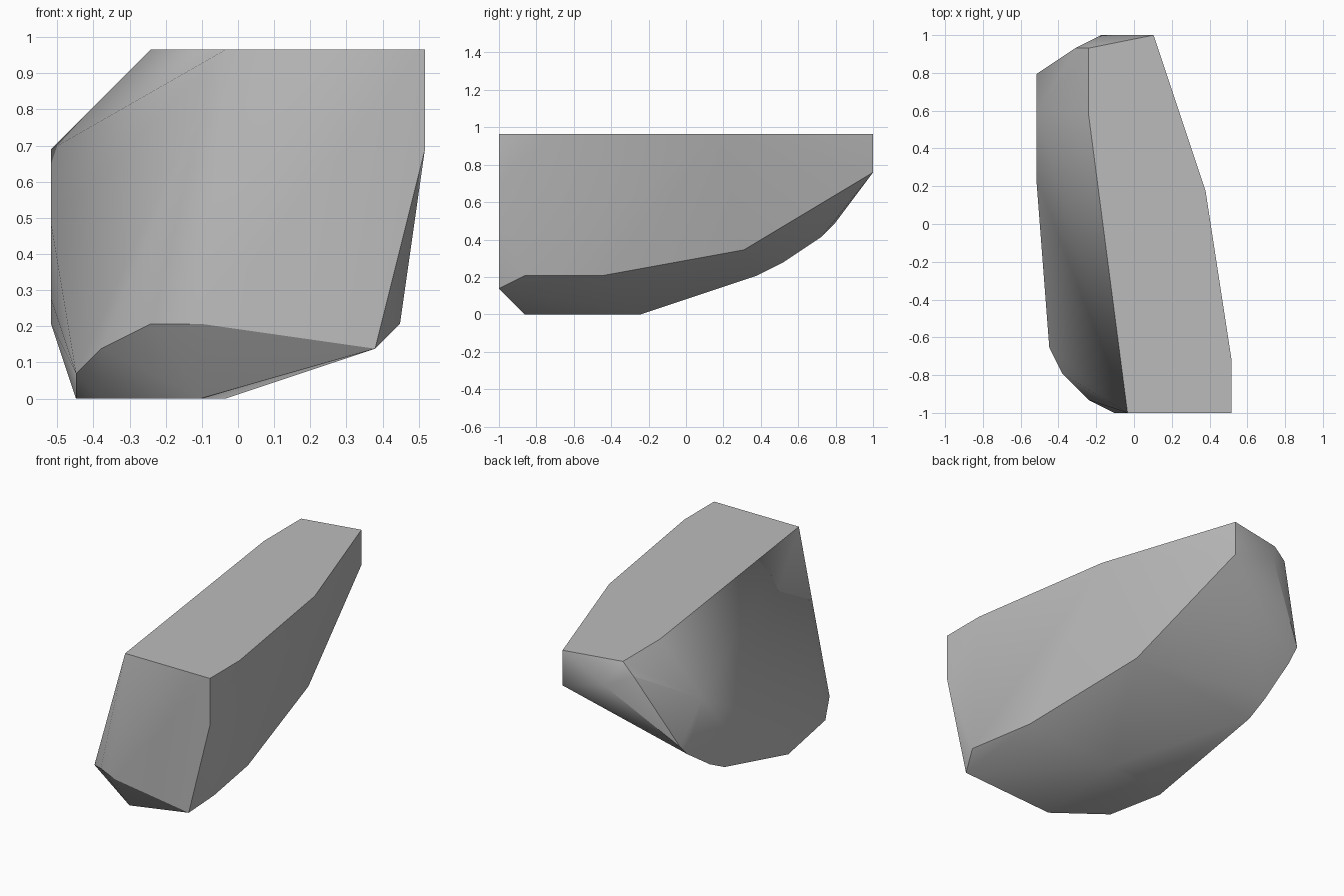
import bpy
import bmesh
import math
from mathutils import Vector

# Remove the default cube
default_cube = bpy.data.objects.get("Cube")
if default_cube:
    bpy.data.objects.remove(default_cube, do_unlink=True)

# The rock is carved on a whole-number grid
LENGTH, WIDTH = 29, 15
UNIT = 2 / LENGTH

# Corner points of each side of the rock, in grid steps
flat_top = [(x, y, 14) for x, y in
            ((7, 0), (15, 0), (15, 4), (13, 17), (9, 29), (4, 28), (4, 23))]
flat_base = [(x, y, 0) for x, y in
             ((6, 2), (7, 11), (2, 5), (1, 10), (3, 11))]
front_face = [(15, 0, 10), (13, 0, 2), (6, 0, 3)]
front_corner = [(4, 1, 3), (2, 3, 2), (1, 5, 1)]
left_ridge = [(14, 2, 3), (13, 8, 3), (11, 19, 5)]
back_face = [(9, 29, 11), (5, 29, 12), (3, 28, 13)]
right_face = [(0, y, z) for y, z in
              ((26, 7), (25, 6), (22, 4), (20, 3), (18, 4), (18, 7), (23, 10))]


def grid_to_world(corner):
    x, y, z = corner
    return Vector((x - WIDTH / 2, y - LENGTH / 2, z)) * UNIT


def make_material(name, colour):
    material = bpy.data.materials.new(name)
    material.use_nodes = True
    material.diffuse_color = colour
    shader = material.node_tree.nodes["Principled BSDF"]
    shader.inputs["Base Color"].default_value = colour
    return material


# Wrap a convex skin around the corners
bm = bmesh.new()
for side in (flat_top, flat_base, front_face, front_corner,
             left_ridge, back_face, right_face):
    for corner in side:
        bm.verts.new(grid_to_world(corner))
bmesh.ops.convex_hull(bm, input=bm.verts[:])
loose = [v for v in bm.verts if not v.link_faces]
bmesh.ops.delete(bm, geom=loose, context="VERTS")

# Merge coplanar triangles into clean facets
bmesh.ops.dissolve_limit(bm, angle_limit=math.radians(1),
                         verts=bm.verts[:], edges=bm.edges[:])
bmesh.ops.recalc_face_normals(bm, faces=bm.faces[:])

mesh = bpy.data.meshes.new("rock")
bm.to_mesh(mesh)
bm.free()
mesh.materials.append(make_material("stone grey", (0.5, 0.5, 0.5, 1)))

rock = bpy.data.objects.new("rock", mesh)
bpy.context.scene.collection.objects.link(rock)

# Soften the gentle edges, keep the hard ones crisp
bpy.ops.object.select_all(action="DESELECT")
rock.select_set(True)
bpy.context.view_layer.objects.active = rock
bpy.ops.object.shade_smooth_by_angle(angle=math.radians(30))
